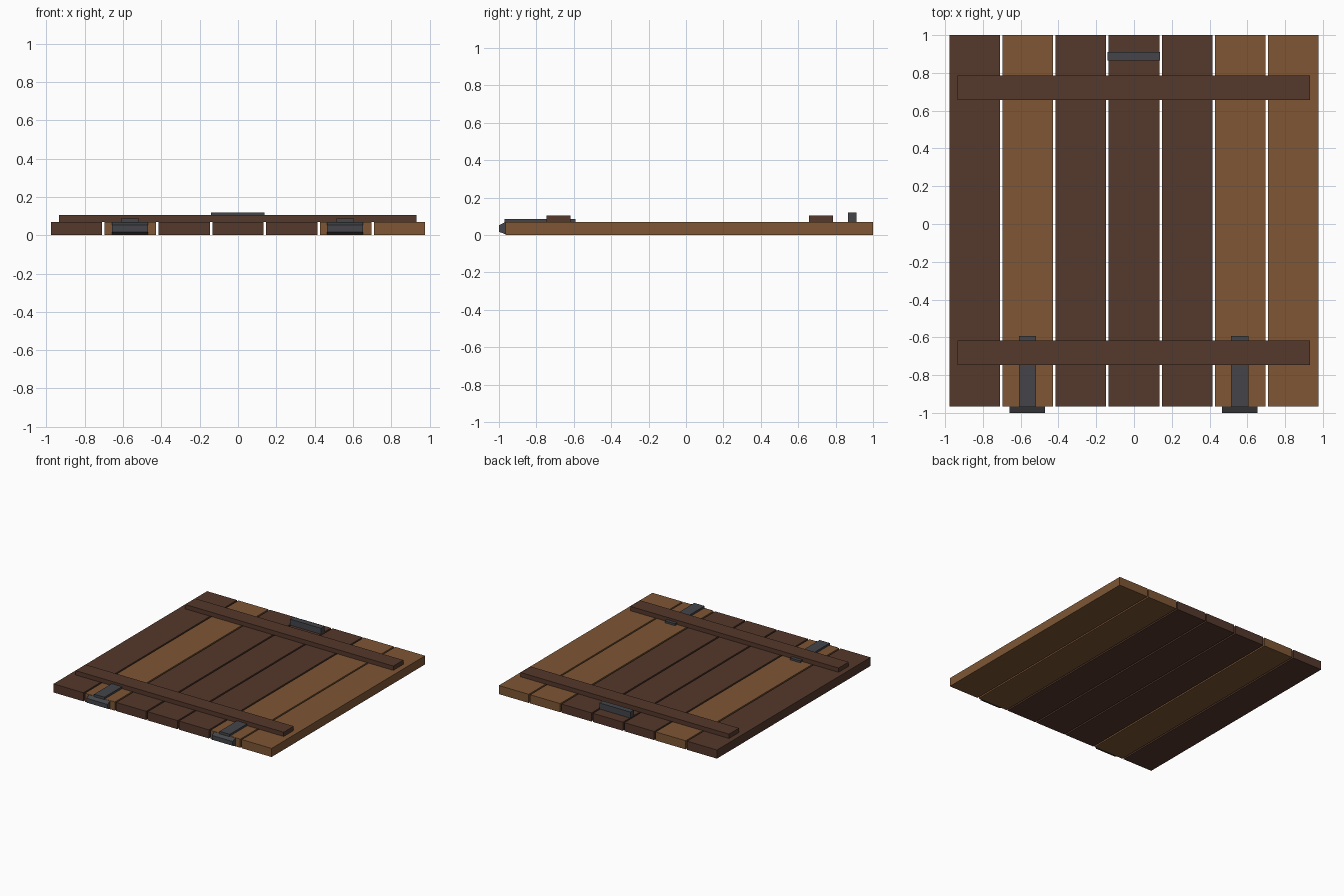
import bpy

cube = bpy.data.objects.get("Cube")
if cube:
    bpy.data.objects.remove(cube, do_unlink=True)


def material(name, rgb):
    m = bpy.data.materials.new(name)
    m.use_nodes = True
    m.diffuse_color = (*rgb, 1)
    bsdf = m.node_tree.nodes["Principled BSDF"]
    bsdf.inputs["Base Color"].default_value = (*rgb, 1)
    bsdf.inputs["Roughness"].default_value = 0.8
    return m


dark_wood = material("dark wood", (0.089, 0.040, 0.025))
light_wood = material("light wood", (0.209, 0.094, 0.036))
iron = material("iron", (0.058, 0.060, 0.068))


def prism(name, profile, x0, x1, mat):
    """Extrude a (y, z) profile, anticlockwise seen from +x, along x."""
    n = len(profile)
    verts = [(x, y, z) for x in (x0, x1) for y, z in profile]
    faces = [tuple(reversed(range(n))), tuple(range(n, 2 * n))]
    faces += [(i, (i + 1) % n, n + (i + 1) % n, n + i) for i in range(n)]
    mesh = bpy.data.meshes.new(name)
    mesh.from_pydata(verts, [], faces)
    mesh.materials.append(mat)
    obj = bpy.data.objects.new(name, mesh)
    bpy.context.collection.objects.link(obj)
    return obj


def box(name, x, y, z, mat):
    profile = [(y[0], z[0]), (y[1], z[0]), (y[1], z[1]), (y[0], z[1])]
    return prism(name, profile, x[0], x[1], mat)


TOP = 0.07
FRONT = -0.966

# Seven planks with narrow gaps
for i, tone in enumerate("DLDDDLL"):
    cx = (i - 3) * 0.2812
    box(f"plank_{i + 1}", (cx - 0.134, cx + 0.134), (FRONT, 1), (0, TOP),
        dark_wood if tone == "D" else light_wood)

# Cross battens
for name, y in (("front_batten", -0.682), ("back_batten", 0.721)):
    box(name, (-0.935, 0.932), (y - 0.064, y + 0.064), (TOP, 0.105), dark_wood)

# Hinges: flat strap plus a chamfered knuckle on the front edge
knuckle = [(-1, 0.017), (FRONT, 0.004), (FRONT, 0.068), (-1, 0.052)]
for side, cx in (("right", -0.564), ("left", 0.559)):
    box(f"{side}_hinge_strap", (cx - 0.046, cx + 0.046), (-0.97, -0.592),
        (TOP - 0.005, 0.086), iron)
    prism(f"{side}_hinge_knuckle", knuckle, cx - 0.094, cx + 0.094, iron)

# Pull handle
box("handle", (-0.14, 0.138), (0.866, 0.911), (TOP, 0.119), iron)
